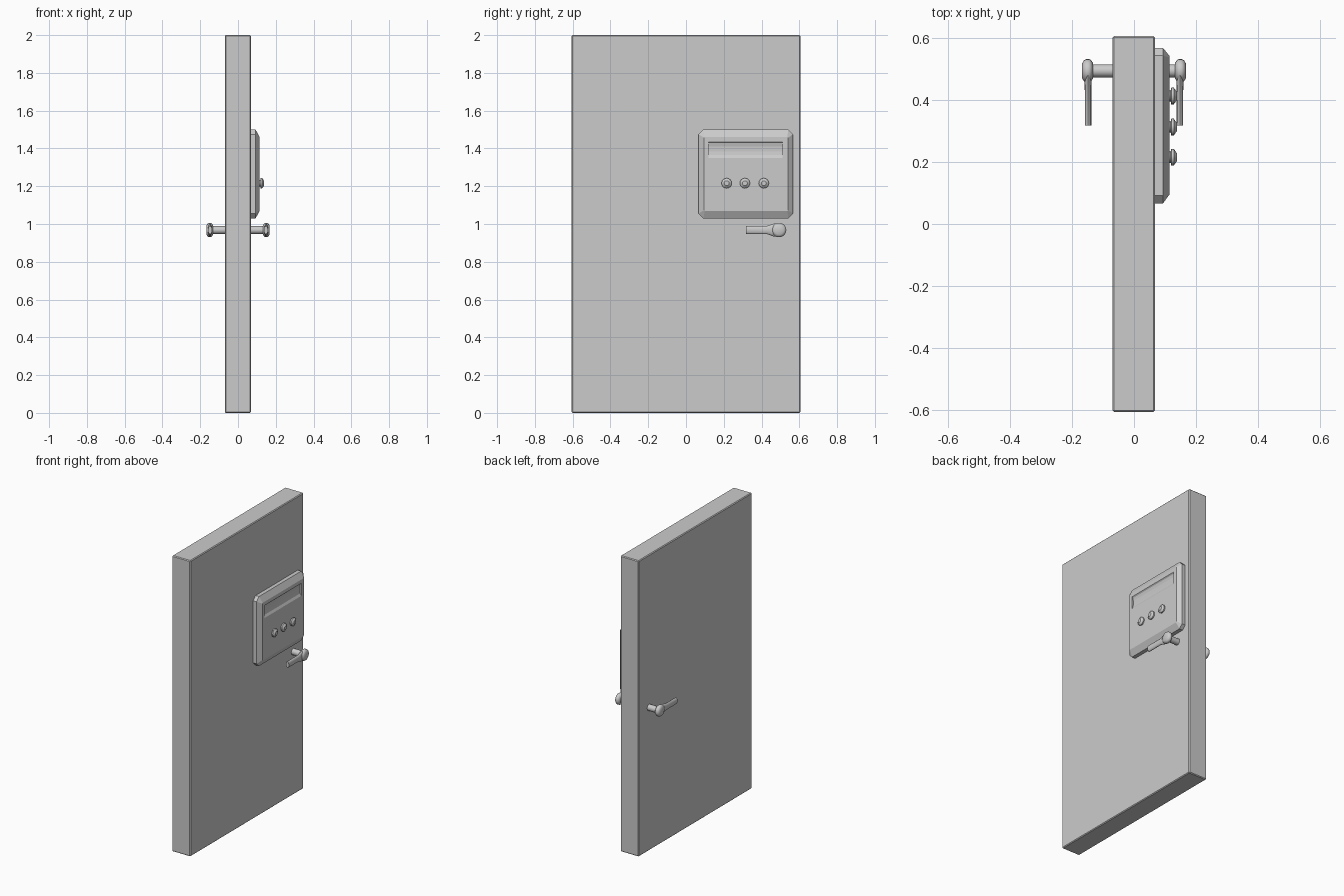
import bpy, bmesh, math

if "Cube" in bpy.data.objects:
    bpy.data.objects.remove(bpy.data.objects["Cube"])


def make(name, bm, smooth=None):
    bmesh.ops.recalc_face_normals(bm, faces=bm.faces[:])
    me = bpy.data.meshes.new(name)
    bm.to_mesh(me)
    bm.free()
    ob = bpy.data.objects.new(name, me)
    bpy.context.collection.objects.link(ob)
    if smooth:
        bpy.ops.object.select_all(action='DESELECT')
        bpy.context.view_layer.objects.active = ob
        ob.select_set(True)
        bpy.ops.object.shade_smooth_by_angle(angle=math.radians(smooth))
    return ob


def loft(name, rings, smooth=None):
    """Skin equal-length rings of points and cap both ends."""
    bm = bmesh.new()
    rs = [[bm.verts.new(p) for p in r] for r in rings]
    n = len(rs[0])
    for a, b in zip(rs, rs[1:]):
        for i in range(n):
            j = (i + 1) % n
            bm.faces.new((a[i], a[j], b[j], b[i]))
    bm.faces.new(rs[0])
    bm.faces.new(rs[-1])
    return make(name, bm, smooth)


def turned(name, profile, y, z, sides=20):
    """Round part about an x-aligned axis; profile is (x, radius)."""
    ang = [2 * math.pi * i / sides for i in range(sides)]
    return loft(name, [[(x, y + r * math.cos(a), z + r * math.sin(a)) for a in ang]
                       for x, r in profile], 35)


def plate_ring(x, y0, y1, z0, z1, c):
    """Rectangle with cut corners in the yz plane."""
    return [(x, y0 + c, z0), (x, y1 - c, z0), (x, y1, z0 + c), (x, y1, z1 - c),
            (x, y1 - c, z1), (x, y0 + c, z1), (x, y0, z1 - c), (x, y0, z0 + c)]


# Door slab
bm = bmesh.new()
bmesh.ops.create_cube(bm, size=1)
for v in bm.verts:
    v.co = (v.co.x * 0.137 - 0.001, v.co.y * 1.21, v.co.z * 2 + 1)
bmesh.ops.bevel(bm, geom=bm.edges[:], offset=0.005, segments=1, affect='EDGES')
make("door_slab", bm)

# Lock housing with chamfered rim
housing = loft("lock_housing", [
    plate_ring(0.06, 0.066, 0.567, 1.03, 1.5, 0.025),
    plate_ring(0.093, 0.066, 0.567, 1.03, 1.5, 0.025),
    plate_ring(0.115, 0.096, 0.54, 1.07, 1.46, 0.004)])

# Shallow groove cut into the housing
groove = [(0.13, 1.435), (0.115, 1.435), (0.108, 1.428), (0.104, 1.41),
          (0.104, 1.385), (0.107, 1.365), (0.115, 1.35), (0.13, 1.35)]
cutter = loft("groove_cutter", [[(x, y, z) for x, z in groove] for y in (0.118, 0.512)])
cutter.hide_render = True
cutter.hide_viewport = True
cut = housing.modifiers.new("groove", 'BOOLEAN')
cut.object = cutter
cut.operation = 'DIFFERENCE'
cut.solver = 'EXACT'

# Three dial knobs
for i, y in enumerate((0.215, 0.312, 0.412)):
    turned(f"dial_knob_{i + 1}", [(0.11, 0.018), (0.118, 0.018), (0.12, 0.027),
                                  (0.128, 0.027), (0.138, 0.013)], y, 1.216, 16)

# Handles on both faces: stem, round head, lever
HY, HZ = 0.493, 0.968
for side, s in (("outer", 1), ("inner", -1)):
    turned(f"{side}_handle_stem", [(s * 0.05, 0.021), (s * 0.14, 0.021)], HY, HZ)
    turned(f"{side}_handle_head",
           [(s * 0.132, 0.025), (s * 0.138, 0.034), (s * 0.144, 0.038),
            (s * 0.154, 0.038), (s * 0.161, 0.034), (s * 0.167, 0.024)], HY, HZ)
    rings = [[(s * 0.148 + rx * math.cos(k * math.pi / 8), y, HZ + rz * math.sin(k * math.pi / 8))
              for k in range(16)]
             for y, rx, rz in ((0.317, 0.0105, 0.022), (0.43, 0.0105, 0.022),
                               (0.465, 0.011, 0.034), (0.485, 0.011, 0.036))]
    loft(f"{side}_handle_lever", rings, 40)
